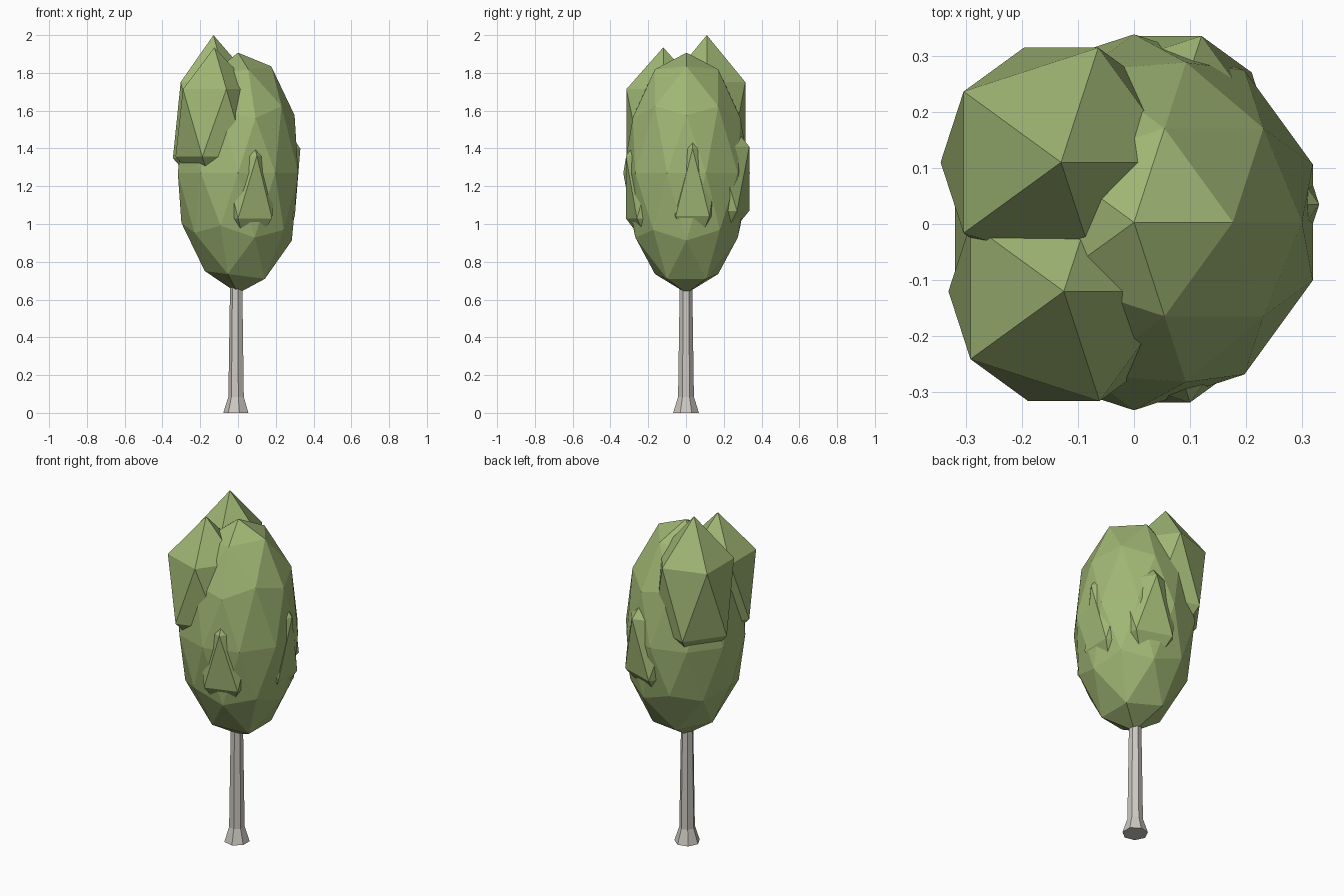
import bpy
import bmesh
from mathutils import Matrix, Vector

cube = bpy.data.objects.get("Cube")
if cube:
    bpy.data.objects.remove(cube, do_unlink=True)


def make_material(name, rgb):
    mat = bpy.data.materials.new(name)
    mat.use_nodes = True
    colour = (*rgb, 1)
    mat.diffuse_color = colour
    mat.node_tree.nodes["Principled BSDF"].inputs["Base Color"].default_value = colour
    return mat


leaf_green = make_material("leaf_green", (0.35, 0.47, 0.175))
bark_grey = make_material("bark_grey", (0.61, 0.58, 0.53))


def finish(bm, name, mat):
    bmesh.ops.recalc_face_normals(bm, faces=bm.faces)
    mesh = bpy.data.meshes.new(name)
    bm.to_mesh(mesh)
    bm.free()
    mesh.materials.append(mat)
    obj = bpy.data.objects.new(name, mesh)
    bpy.context.collection.objects.link(obj)
    return obj


def foliage(name, centre, radius, half_height, detail=1, lean=0.0):
    """Stretched flat-faced ball; lean makes the +x side taller."""
    bm = bmesh.new()
    bmesh.ops.create_icosphere(bm, subdivisions=detail, radius=1)
    for v in bm.verts:
        x, y, z = v.co
        stretch = half_height * (1 + lean * x)
        v.co = Vector(centre) + Vector((x * radius, y * radius, z * stretch))
    return finish(bm, name, leaf_green)


# Main crown and the clumps that poke through it
foliage("crown", (0, 0.003, 1.27), 0.335, 0.637, detail=2, lean=0.08)
foliage("upper_front_clump", (-0.125, -0.12, 1.535), 0.23, 0.4)
foliage("upper_back_clump", (-0.13, 0.11, 1.55), 0.24, 0.45)
foliage("lower_front_clump", (0.05, -0.165, 1.195), 0.18, 0.37)
foliage("lower_back_clump", (0.065, 0.165, 1.24), 0.2, 0.38)
foliage("left_clump", (0.178, 0.035, 1.22), 0.17, 0.4)

# Seven-sided trunk with a flared foot: (height, radius) of each ring
profile = [(0, 0.07), (0.085, 0.043), (0.75, 0.033)]
bm = bmesh.new()
rings = []
for z, r in profile:
    place = Matrix.Translation((-0.008, 0, z))
    ring = []
    for i in range(7):
        turn = Matrix.Rotation(i * 6.28319 / 7, 4, "Z")
        ring.append(bm.verts.new(place @ turn @ Vector((-r, 0, 0))))
    rings.append(ring)
for low, high in zip(rings, rings[1:]):
    for i in range(7):
        j = (i + 1) % 7
        bm.faces.new((low[i], low[j], high[j], high[i]))
bm.faces.new(rings[0])
bm.faces.new(rings[-1])
finish(bm, "trunk", bark_grey)
